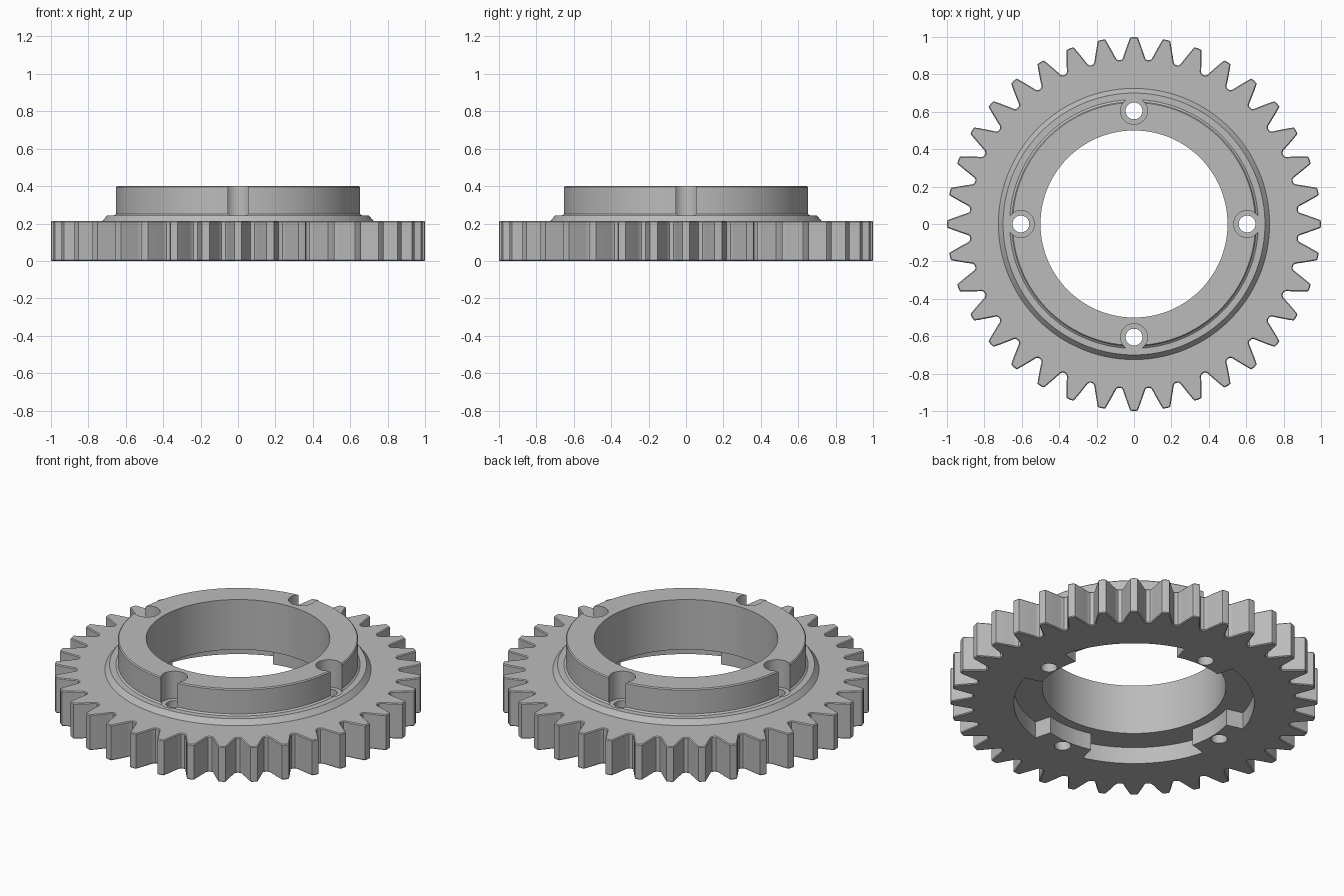
import bpy
import bmesh
from math import cos, sin, radians, tau
from mathutils import Vector

TEETH = 36
TOP, FLANGE, STEP, RECESS = 0.4, 0.213, 0.243, 0.1

cube = bpy.data.objects.get("Cube")
if cube:
    bpy.data.objects.remove(cube, do_unlink=True)

steel = bpy.data.materials.new("steel grey")
steel.use_nodes = True
GREY = (0.5, 0.5, 0.5, 1)
steel.diffuse_color = GREY
steel.node_tree.nodes["Principled BSDF"].inputs["Base Color"].default_value = GREY


def polar(r, deg):
    return Vector((r * cos(radians(deg)), r * sin(radians(deg))))


def circle(r, n=144, centre=Vector((0, 0))):
    return [centre + polar(r, 360 * i / n) for i in range(n)]


def inset(outline, d):
    """Shrink a counter-clockwise outline by a small distance."""
    out = []
    for i, p in enumerate(outline):
        t = outline[(i + 1) % len(outline)] - outline[i - 1]
        t.normalize()
        out.append(p + Vector((-t.y, t.x)) * d)
    return out


def stack(name, layers):
    """Closed solid made from outlines stacked at given heights."""
    bm = bmesh.new()
    rings = [[bm.verts.new((p.x, p.y, z)) for p in outline] for outline, z in layers]
    n = len(rings[0])
    for low, high in zip(rings, rings[1:]):
        for i in range(n):
            j = (i + 1) % n
            bm.faces.new((low[i], low[j], high[j], high[i]))
    bm.faces.new(rings[0][::-1])
    bm.faces.new(rings[-1])
    mesh = bpy.data.meshes.new(name)
    bm.to_mesh(mesh)
    bm.free()
    mesh.materials.append(steel)
    ob = bpy.data.objects.new(name, mesh)
    bpy.context.collection.objects.link(ob)
    return ob


def combine(target, tool, operation):
    """Apply a boolean and discard its tool."""
    mod = target.modifiers.new(operation.lower(), "BOOLEAN")
    mod.operation, mod.object, mod.solver = operation, tool, "EXACT"
    bpy.ops.object.select_all(action="DESELECT")
    bpy.context.view_layer.objects.active = target
    target.select_set(True)
    bpy.ops.object.modifier_apply(modifier=mod.name)
    bpy.data.objects.remove(tool, do_unlink=True)


# Toothed flange with lightly chamfered rims
flank = [(1.15, 0.998), (1.7, 0.975), (2.3, 0.95), (2.85, 0.927),
         (3.4, 0.905), (3.8, 0.889), (4.3, 0.881)]
half = [(-a, r) for a, r in reversed(flank)]
tooth = half + [(0, 1.0)] + flank + [(5, 0.879)]
teeth = [polar(r, a + 360 * i / TEETH) for i in range(TEETH) for a, r in tooth]
small = inset(teeth, 0.005)
gear = stack("toothed_ring", [(small, 0), (teeth, 0.005),
                              (teeth, FLANGE - 0.005), (small, FLANGE)])

# Raised hub with a sloped shoulder and chamfered top
hub_profile = [(0.725, FLANGE - 0.05), (0.725, FLANGE), (0.7, STEP), (0.665, STEP),
               (0.655, STEP + 0.008), (0.655, TOP - 0.006), (0.649, TOP)]
combine(gear, stack("hub", [(circle(r), z) for r, z in hub_profile]), "UNION")

# Underside recess: four wide pockets between four lugs
recess = []
for quarter in range(4):
    for start, span, r in ((-15, 30, 0.555), (15, 60, 0.655)):
        steps = span // 3
        recess += [polar(r, quarter * 90 + start + span * i / steps)
                   for i in range(steps + 1)]
combine(gear, stack("recess_cutter", [(recess, -0.1), (recess, RECESS)]), "DIFFERENCE")

# Central bore
bore = circle(0.5)
combine(gear, stack("bore_cutter", [(bore, -0.1), (bore, TOP + 0.1)]), "DIFFERENCE")

# Four counterbored bolt holes
for quarter in range(4):
    centre = polar(0.605, quarter * 90)
    hole, seat = circle(0.045, 40, centre), circle(0.072, 40, centre)
    cutter = stack("bolt_cutter", [(hole, -0.1), (hole, STEP - 0.008),
                                   (seat, STEP - 0.008), (seat, TOP + 0.1)])
    combine(gear, cutter, "DIFFERENCE")

bpy.ops.object.shade_smooth_by_angle(angle=radians(25))
